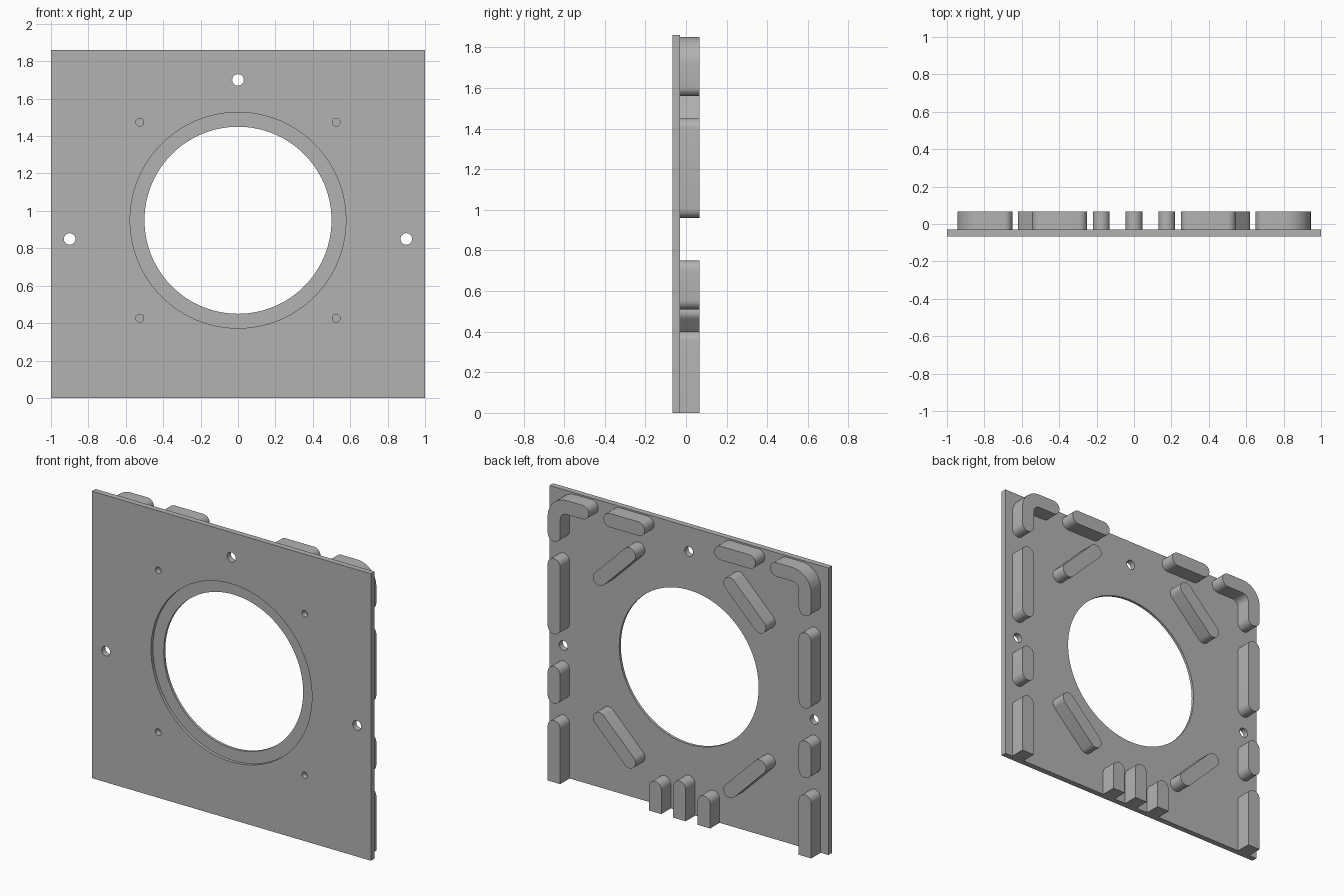
import bpy, bmesh, math
from mathutils import Vector

cube = bpy.data.objects.get("Cube")
if cube:
    bpy.data.objects.remove(cube, do_unlink=True)

FRONT, MID, BACK = -0.067, -0.03, 0.067
HEIGHT = 1.86
HUB_Z = 0.95
R = 0.045  # half width of every rib

grey = bpy.data.materials.new("plain grey")
grey.use_nodes = True
colour = (0.45, 0.45, 0.45, 1)
grey.diffuse_color = colour
grey.node_tree.nodes["Principled BSDF"].inputs["Base Color"].default_value = colour


def prism(name, outline, y0, y1):
    """Extrude an x-z outline from y0 to y1."""
    bm = bmesh.new()
    face = bm.faces.new([bm.verts.new((x, y0, z)) for x, z in outline])
    new = bmesh.ops.extrude_face_region(bm, geom=[face])["geom"]
    verts = [v for v in new if isinstance(v, bmesh.types.BMVert)]
    bmesh.ops.translate(bm, verts=verts, vec=(0, y1 - y0, 0))
    bmesh.ops.recalc_face_normals(bm, faces=bm.faces)
    mesh = bpy.data.meshes.new(name)
    bm.to_mesh(mesh)
    bm.free()
    mesh.materials.append(grey)
    obj = bpy.data.objects.new(name, mesh)
    bpy.context.collection.objects.link(obj)
    return obj


def arc(cx, cz, r, start, end, n=12):
    angles = [math.radians(start + (end - start) * i / n) for i in range(n + 1)]
    return [(cx + r * math.cos(a), cz + r * math.sin(a)) for a in angles]


def circle(cx, cz, r, n):
    return arc(cx, cz, r, 0, 360, n)[:-1]


def smooth(obj):
    bpy.ops.object.select_all(action="DESELECT")
    obj.select_set(True)
    bpy.context.view_layer.objects.active = obj
    bpy.ops.object.shade_smooth_by_angle(angle=math.radians(35))


def slot_rib(name, a, b):
    """Straight rib with two round ends."""
    d = Vector(b) - Vector(a)
    t = math.degrees(math.atan2(d.y, d.x))
    outline = arc(*a, R, t + 90, t + 270) + arc(*b, R, t - 90, t + 90)
    smooth(prism(name, outline, MID, BACK))


def foot_rib(name, x, top):
    """Upright rib, flat at the bottom edge and round on top."""
    outline = [(x - R, 0), (x + R, 0)] + arc(x, top - R, R, 0, 180)
    smooth(prism(name, outline, MID, BACK))


def corner_rib(name, side):
    """Rounded L-shaped rib in an upper corner."""
    x, z, bend = 0.90, 1.805, 0.09
    cx, cz = x - bend, z - bend
    outline = (arc(cx, cz, bend + R, 0, 90) + arc(0.695, z, R, 90, 270)
               + arc(cx, cz, bend - R, 90, 0) + arc(x, 1.605, R, 180, 360))
    smooth(prism(name, [(side * px, pz) for px, pz in outline], MID, BACK))


# Face plate with its openings
plate = prism("face_plate", [(-1, 0), (1, 0), (1, HEIGHT), (-1, HEIGHT)], FRONT, MID)
cutters = [
    prism("recess_cutter", circle(0, HUB_Z, 0.577, 96), FRONT - 0.1, FRONT + 0.02),
    prism("opening_cutter", circle(0, HUB_Z, 0.5, 96), FRONT - 0.2, MID + 0.1),
]
for x, z in ((0, 1.70), (-0.9, 0.85), (0.9, 0.85)):
    cutters.append(prism("bolt_hole_cutter", circle(x, z, 0.031, 24), FRONT - 0.1, MID + 0.1))
for sx in (-1, 1):
    for sz in (-1, 1):
        hole = circle(sx * 0.525, HUB_Z + sz * 0.524, 0.021, 20)
        cutters.append(prism("screw_hole_cutter", hole, FRONT - 0.1, MID + 0.1))
for cutter in cutters:
    cutter.hide_render = True
    mod = plate.modifiers.new("cut", "BOOLEAN")
    mod.operation = "DIFFERENCE"
    mod.solver = "EXACT"
    mod.object = cutter
bpy.context.view_layer.update()
result = bpy.data.meshes.new_from_object(
    plate.evaluated_get(bpy.context.evaluated_depsgraph_get()))
plate.modifiers.clear()
plate.data = result
for cutter in cutters:
    bpy.data.objects.remove(cutter, do_unlink=True)
smooth(plate)

# Ribs on the back, mirrored left and right
for side, label in ((1, "left"), (-1, "right")):
    corner_rib(f"{label}_corner_rib", side)
    slot_rib(f"{label}_top_rib", (side * 0.295, 1.805), (side * 0.50, 1.805))
    slot_rib(f"{label}_upper_side_rib", (side * 0.90, 1.005), (side * 0.90, 1.405))
    slot_rib(f"{label}_lower_side_rib", (side * 0.90, 0.555), (side * 0.90, 0.705))
    foot_rib(f"{label}_bottom_side_rib", side * 0.90, 0.40)
    foot_rib(f"{label}_short_foot_rib", side * 0.175, 0.20)
    for up, level in ((1, "upper"), (-1, "lower")):
        slot_rib(f"{label}_{level}_diagonal_rib",
                 (side * 0.575, HUB_Z + up * 0.455), (side * 0.36, HUB_Z + up * 0.67))
foot_rib("centre_foot_rib", 0, 0.25)
